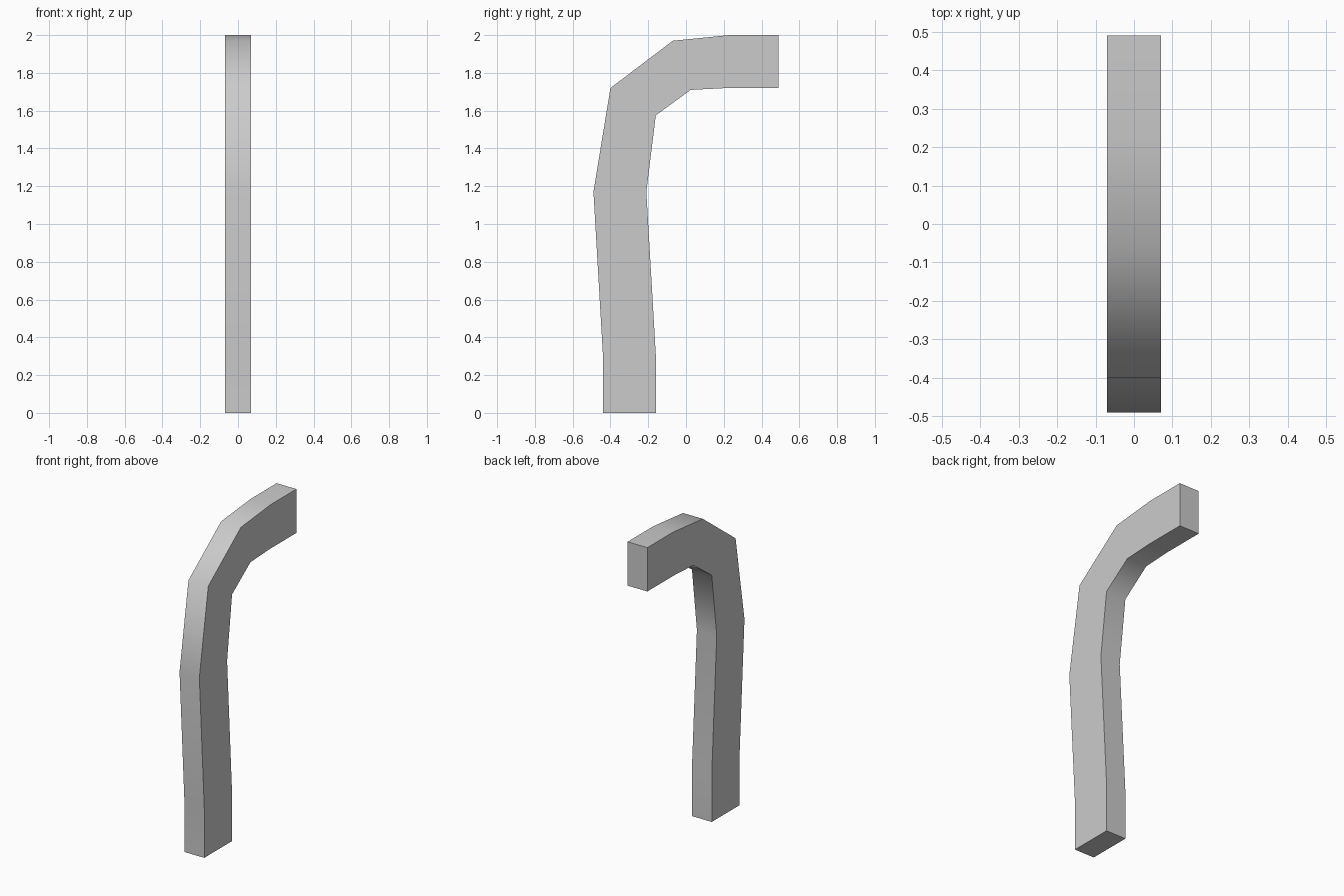
import bpy, bmesh, math

if "Cube" in bpy.data.objects:
    bpy.data.objects.remove(bpy.data.objects["Cube"])

# Side profile (y, z): outer and inner edge of the bent bar, paired by station
outer = [(-0.44, 0), (-0.44, 0.31), (-0.49, 1.17), (-0.40, 1.72),
         (-0.07, 1.97), (0.23, 2.0), (0.49, 2.0)]
inner = [(-0.16, 0), (-0.16, 0.31), (-0.21, 1.17), (-0.16, 1.575),
         (0.025, 1.71), (0.22, 1.72), (0.49, 1.72)]
HALF = 0.07

# Rectangular section at each station, skinned into one bar
bm = bmesh.new()
rings = []
for (yo, zo), (yi, zi) in zip(outer, inner):
    rings.append([bm.verts.new(p) for p in (
        (-HALF, yo, zo), (HALF, yo, zo), (HALF, yi, zi), (-HALF, yi, zi))])
for a, b in zip(rings, rings[1:]):
    for i in range(4):
        j = (i + 1) % 4
        bm.faces.new((a[i], a[j], b[j], b[i]))

# End caps
bm.faces.new(rings[0][::-1])
bm.faces.new(rings[-1])
bmesh.ops.recalc_face_normals(bm, faces=bm.faces)

mesh = bpy.data.meshes.new("curved_post")
bm.to_mesh(mesh)
bm.free()
post = bpy.data.objects.new("curved_post", mesh)
bpy.context.collection.objects.link(post)

# Smooth along the bend, sharp at the long corners
bpy.context.view_layer.objects.active = post
post.select_set(True)
bpy.ops.object.shade_smooth_by_angle(angle=math.radians(60))
